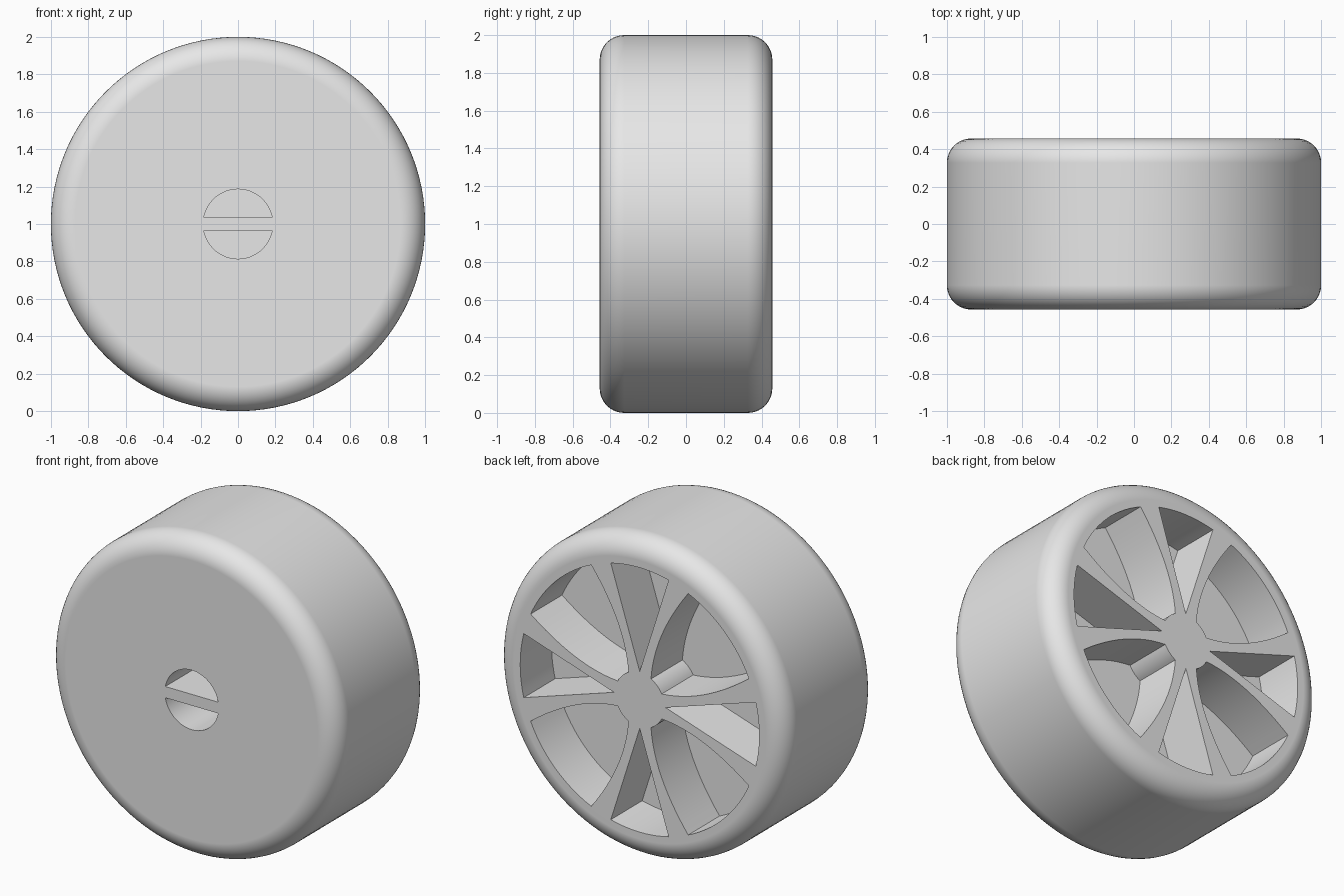
import bpy, bmesh, math
from mathutils import Vector

if "Cube" in bpy.data.objects:
    bpy.data.objects.remove(bpy.data.objects["Cube"])

R, HALF, FILLET = 1.0, 0.457, 0.13      # wheel radius, half width, shoulder radius
DEPTH = 0.31                            # depth of the pockets between spokes
SEG = 128

grey = bpy.data.materials.new("plain_grey")
grey.diffuse_color = (0.8, 0.8, 0.8, 1)
grey.use_nodes = True
grey.node_tree.nodes["Principled BSDF"].inputs["Base Color"].default_value = grey.diffuse_color


def make_object(name, bm):
    bmesh.ops.recalc_face_normals(bm, faces=bm.faces)
    me = bpy.data.meshes.new(name)
    bm.to_mesh(me)
    bm.free()
    ob = bpy.data.objects.new(name, me)
    ob.data.materials.append(grey)
    bpy.context.collection.objects.link(ob)
    return ob


def lathe(name, profile):
    """Closed solid turned around the y axis from (radius, y) points."""
    bm = bmesh.new()
    rings = []
    for r, y in profile:
        rings.append([bm.verts.new((r * math.cos(2 * math.pi * i / SEG), y,
                                    1 + r * math.sin(2 * math.pi * i / SEG)))
                      for i in range(SEG)])
    for a, b in zip(rings, rings[1:]):
        for i in range(SEG):
            j = (i + 1) % SEG
            bm.faces.new((a[i], a[j], b[j], b[i]))
    bm.faces.new(rings[0])
    bm.faces.new(rings[-1])
    return make_object(name, bm)


def add_prism(bm, outline, y0, y1):
    """Extrude an (x, z) outline, centred on the axle, from y0 to y1."""
    a = [bm.verts.new((x, y0, 1 + z)) for x, z in outline]
    b = [bm.verts.new((x, y1, 1 + z)) for x, z in outline]
    bm.faces.new(a)
    bm.faces.new(b)
    for i in range(len(a)):
        j = (i + 1) % len(a)
        bm.faces.new((a[i], a[j], b[j], b[i]))


def arc(r, a0, a1, n):
    return [(r * math.cos(math.radians(a0 + (a1 - a0) * i / n)),
             r * math.sin(math.radians(a0 + (a1 - a0) * i / n))) for i in range(n + 1)]


def turn(points, quarter):
    c, s = ((1, 0), (0, 1), (-1, 0), (0, -1))[quarter]
    return [(x * c - z * s, x * s + z * c) for x, z in points]


# Wheel body with rounded shoulders
shoulder = [(R - FILLET + FILLET * math.sin(t), HALF - FILLET + FILLET * math.cos(t))
            for t in (math.pi / 2 * i / 10 for i in range(11))]
wheel = lathe("wheel", [(r, -y) for r, y in shoulder] + shoulder[::-1])

# Narrow wedge pocket between the two arms of a spoke pair
wedge = [(0.178, 0.0)] + arc(0.826, -14, 14, 10)

# Wide pocket: bowed sides, mirrored across the diagonal
p0, p1, p2 = Vector((0.152, 0.078)), Vector((0.446, 0.152)), Vector((0.754, 0.335))
ctrl = 2 * p1 - (p0 + p2) / 2
side = []
for i in range(13):
    t = i / 12
    side.append(tuple((1 - t) ** 2 * p0 + 2 * t * (1 - t) * ctrl + t * t * p2))
a_in = math.degrees(math.atan2(p0.y, p0.x))
a_out = math.degrees(math.atan2(p2.y, p2.x))
wide = (side + arc(p2.length, a_out, 90 - a_out, 14)[1:-1]
        + [(z, x) for x, z in side[::-1]]
        + arc(p0.length, 90 - a_in, a_in, 8)[1:-1])

bm = bmesh.new()
for q in range(4):
    for outline in (wedge, wide):
        add_prism(bm, turn(outline, q), HALF - DEPTH, HALF + 0.1)
pockets = make_object("pocket_cutter", bm)

# Two half-round axle slots in the front, leaving a bar between them
a = math.degrees(math.asin(0.035 / 0.186))
half = arc(0.186, a, 180 - a, 32)
bm = bmesh.new()
add_prism(bm, half, -HALF - 0.1, -HALF + 0.42)
add_prism(bm, [(x, -z) for x, z in half], -HALF - 0.1, -HALF + 0.42)
slots = make_object("slot_cutter", bm)

# Cut pockets and slots
bpy.context.view_layer.objects.active = wheel
wheel.select_set(True)
for cutter in (pockets, slots):
    m = wheel.modifiers.new("cut", 'BOOLEAN')
    m.operation = 'DIFFERENCE'
    m.solver = 'EXACT'
    m.object = cutter
    bpy.ops.object.modifier_apply(modifier=m.name)
for cutter in (pockets, slots):
    bpy.data.objects.remove(cutter, do_unlink=True)

# Smooth shading with crisp pocket edges and flat end faces
bpy.ops.object.select_all(action='DESELECT')
wheel.select_set(True)
bpy.ops.object.shade_smooth_by_angle(angle=math.radians(30))
wn = wheel.modifiers.new("flat_faces", 'WEIGHTED_NORMAL')
wn.keep_sharp = True
